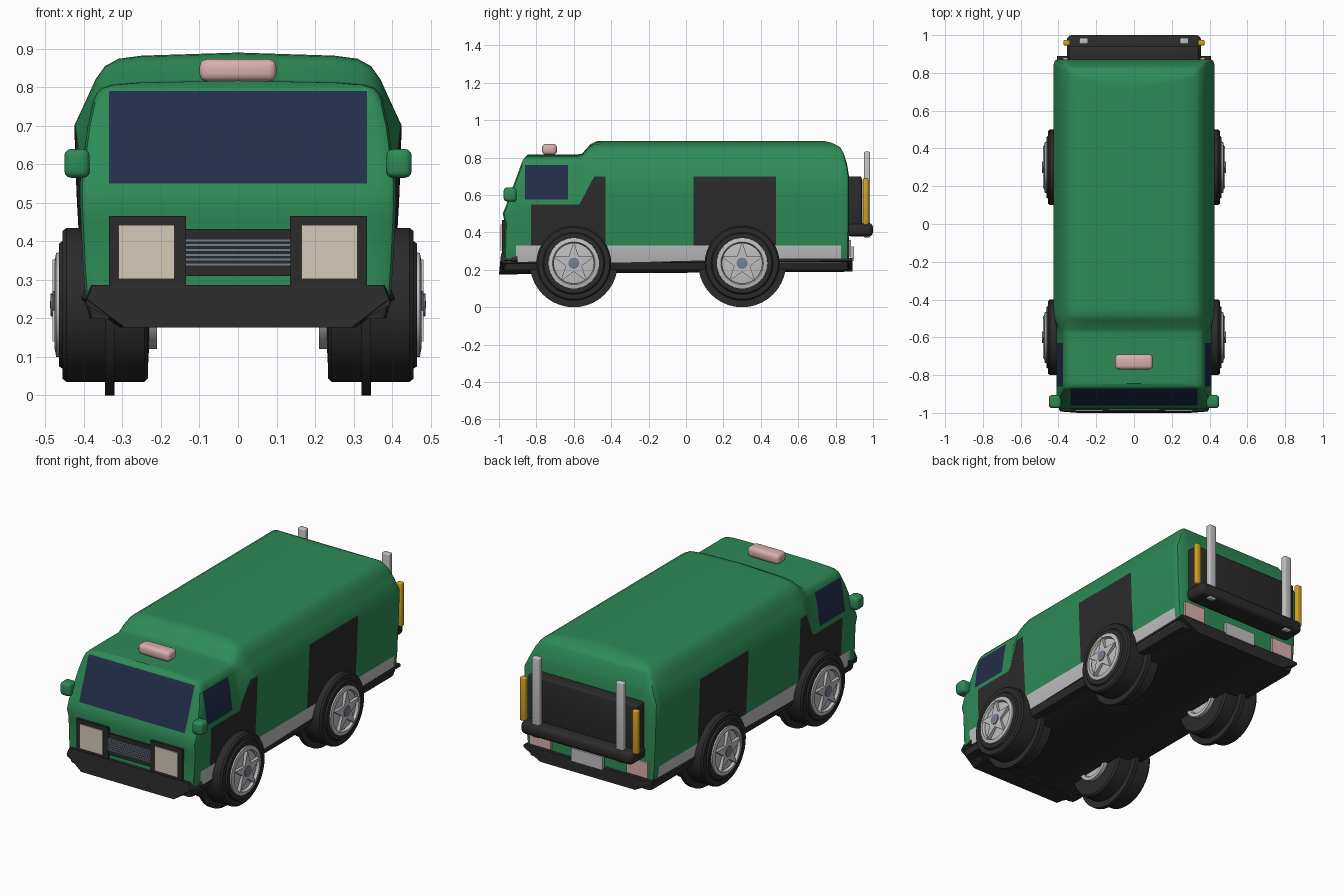
import bpy, bmesh, math
from mathutils import Vector

cube = bpy.data.objects.get("Cube")
if cube:
    bpy.data.objects.remove(cube, do_unlink=True)


def material(name, rgb):
    m = bpy.data.materials.new(name)
    m.use_nodes = True
    m.diffuse_color = (*rgb, 1)
    m.node_tree.nodes["Principled BSDF"].inputs["Base Color"].default_value = (*rgb, 1)
    return m


GREEN = material("green paint", (.027, .26, .095))
BLACK = material("black rubber", (.024, .024, .024))
GLASS = material("navy glass", (.017, .027, .07))
SILVER = material("silver", (.53, .53, .54))
STEEL = material("steel grey", (.17, .22, .28))
GOLD = material("gold", (.66, .36, .015))
PINK = material("pale pink lamp", (.70, .43, .43))
CREAM = material("cream lamp", (.66, .59, .48))


def finish(name, bm, mats, angle=35):
    bmesh.ops.recalc_face_normals(bm, faces=bm.faces)
    mesh = bpy.data.meshes.new(name)
    bm.to_mesh(mesh)
    bm.free()
    ob = bpy.data.objects.new(name, mesh)
    bpy.context.collection.objects.link(ob)
    for m in mats:
        mesh.materials.append(m)
    bpy.ops.object.select_all(action='DESELECT')
    ob.select_set(True)
    bpy.context.view_layer.objects.active = ob
    bpy.ops.object.shade_smooth_by_angle(angle=math.radians(angle))
    return ob


def box(name, lo, hi, mat, bevel=0):
    lo, hi = Vector(lo), Vector(hi)
    bm = bmesh.new()
    bmesh.ops.create_cube(bm, size=1)
    for v in bm.verts:
        v.co = (lo + hi) / 2 + v.co * (hi - lo)
    if bevel:
        bmesh.ops.bevel(bm, geom=bm.edges[:], offset=bevel, segments=3,
                        profile=.5, affect='EDGES')
    return finish(name, bm, [mat])


def pair(name, lo, hi, mat, bevel=0):
    box("left_" + name, lo, hi, mat, bevel)
    box("right_" + name, (-hi[0], lo[1], lo[2]), (-lo[0], hi[1], hi[2]), mat, bevel)


def prism(name, ring_a, ring_b, mat):
    bm = bmesh.new()
    a = [bm.verts.new(p) for p in ring_a]
    b = [bm.verts.new(p) for p in ring_b]
    bm.faces.new(a)
    bm.faces.new(b)
    for i in range(len(a)):
        j = (i + 1) % len(a)
        bm.faces.new((a[i], a[j], b[j], b[i]))
    return finish(name, bm, [mat])


def lathe(name, profile, side, y, z, mat, segments=40):
    bm = bmesh.new()
    vs = [bm.verts.new((side * x, y, z + r)) for x, r in profile]
    es = [bm.edges.new(e) for e in zip(vs, vs[1:])]
    bmesh.ops.spin(bm, geom=vs + es, cent=(0, y, z), axis=(1, 0, 0),
                   angle=2 * math.pi, steps=segments)
    bmesh.ops.remove_doubles(bm, verts=bm.verts, dist=1e-4)
    return finish(name, bm, [mat])


def lerp_table(table, z):
    for (z0, y0), (z1, y1) in zip(table, table[1:]):
        if z <= z1:
            return y0 + (y1 - y0) * max(0, z - z0) / (z1 - z0)
    return table[-1][1]


# Body shell: half sections (x, z) of the rear compartment and of the lower cab
MAIN = [(.385, .2), (.40, .24), (.41, .33), (.415, .45), (.418, .5), (.42, .55),
        (.425, .7), (.395, .765), (.37, .82), (.345, .855), (.31, .874), (.25, .882), (0, .89)]
CAB = [(.385, .2), (.395, .24), (.402, .33), (.408, .45), (.41, .5), (.41, .55),
       (.39, .7), (.375, .765), (.368, .782), (.355, .797), (.33, .806), (.26, .812), (0, .817)]
FRONT = [(.2, -.975), (.45, -.968), (.5, -.98), (.55, -.96), (.79, -.872), (.817, -.845)]
REAR = [(.2, .87), (.7, .872), (.8, .855), (.855, .825), (.88, .78), (.89, .73)]


def ring(y, cab, inset=1.0):
    pts = []
    for (xm, zm), (xc, zc) in zip(MAIN, CAB):
        x, z = xm + (xc - xm) * cab, zm + (zc - zm) * cab
        pts.append((x * inset, y(z), z))
    return pts + [(-x, py, z) for x, py, z in reversed(pts[:-1])]


rings = [ring(lambda z: lerp_table(FRONT, z), 1, .95),
         ring(lambda z: lerp_table(FRONT, z) + .008, 1, .985),
         ring(lambda z: lerp_table(FRONT, z) + .028, 1)]
for y, cab in [(-.78, 1), (-.58, 1), (-.555, .93), (-.51, .25), (-.48, .04), (-.45, 0), (.68, 0)]:
    rings.append(ring(lambda z: y, cab))
rings += [ring(lambda z: lerp_table(REAR, z) - .025, 0),
          ring(lambda z: lerp_table(REAR, z) - .006, 0, .985),
          ring(lambda z: lerp_table(REAR, z), 0, .955)]

bm = bmesh.new()
loops = [[bm.verts.new(p) for p in r] for r in rings]
n = len(loops[0])
for a, b in zip(loops, loops[1:]):
    for i in range(n):
        j = (i + 1) % n
        bm.faces.new((a[i], a[j], b[j], b[i]))
for end in (loops[0], loops[-1]):
    for i in range(n // 2):
        bm.faces.new(list(dict.fromkeys((end[i], end[i + 1], end[n - 2 - i], end[n - 1 - i]))))

# Cut the shell along the borders of the painted areas
SLANT = Vector((0, .15, -.08))
SLANT_AT = Vector((0, -.57, .55))
cuts = [((0, y, 0), (0, 1, 0)) for y in (-.91, -.86, -.83, -.63, -.43, .04, .48, .83)]
cuts += [((0, 0, z), (0, 0, 1)) for z in (.24, .33, .55, .575, .70, .76, .79)]
cuts += [((x, 0, 0), (1, 0, 0)) for x in (-.335, .335)] + [(SLANT_AT, SLANT)]
for co, no in cuts:
    bmesh.ops.bisect_plane(bm, geom=bm.verts[:] + bm.edges[:] + bm.faces[:],
                           plane_co=co, plane_no=no, dist=1e-5)
bmesh.ops.recalc_face_normals(bm, faces=bm.faces)
for f in bm.faces:
    x, y, z = c = f.calc_center_median()
    side = abs(f.normal.x) > .6
    behind_door = (c - SLANT_AT).dot(SLANT) > 0
    if z < .24 or f.normal.z < -.8:
        f.material_index = 1
    elif f.normal.y < -.5 and abs(x) < .335 and .55 < z < .79:
        f.material_index = 2
    elif side and -.86 < y < -.63 and .575 < z < .76:
        f.material_index = 2
    elif side and z < .33 and -.91 < y < .83:
        f.material_index = 3
    elif side and z < .70 and .04 < y < .48:
        f.material_index = 1
    elif side and z < .70 and -.83 < y < -.43 and (z < .55 or behind_door):
        f.material_index = 1
finish("body_shell", bm, [GREEN, BLACK, GLASS, SILVER], 40)

# Chamfered underbody and front bumper
skirt = [(-.30, .178), (.30, .178), (.408, .235), (.405, .25), (-.405, .25), (-.408, .235)]
prism("underbody", [(x * .97, -.985, z) for x, z in skirt],
      [(x, .89, z + .012) for x, z in skirt], BLACK)
nose = [(-.30, .176), (.30, .176), (.40, .25), (.385, .287), (-.385, .287), (-.40, .25)]
prism("front_bumper", [(x * .98, -1.0 + (z - .176) * .1, z) for x, z in nose],
      [(x * 1.02, -.9, z) for x, z in nose], BLACK)

# Grille and headlights
pair("headlight_frame", (.135, -.985, .285), (.335, -.95, .466), BLACK)
pair("headlight", (.165, -.991, .302), (.31, -.96, .442), CREAM)
box("grille_panel", (-.136, -.98, .31), (.136, -.95, .432), BLACK)
for i in range(6):
    z = .336 + i * .0125
    box(f"grille_slat_{i + 1}", (-.135, -.986, z), (.135, -.97, z + .008), STEEL)

# Roof beacon and mirrors
box("roof_beacon", (-.10, -.77, .815), (.10, -.69, .873), PINK, .02)
pair("mirror", (.385, -.975, .565), (.451, -.905, .64), GREEN, .018)

# Rear equipment
box("rear_locker", (-.345, .85, .43), (.345, .94, .70), BLACK, .012)
box("rear_bar", (-.355, .86, .378), (.355, 1.0, .45), BLACK, .025)
pair("exhaust_stack", (.242, .952, .372), (.29, .985, .832), SILVER, .008)
pair("rear_post", (.338, .945, .44), (.374, .975, .69), GOLD, .008)
pair("tail_light", (.24, .86, .27), (.375, .882, .36), PINK)
box("rear_plate", (-.10, .88, .25), (.10, .897, .325), SILVER)

# Wheels: stepped tyre with a raised centre rib, dished hub and star spokes
TYRE = [(.225, 0), (.233, .15), (.233, .19), (.243, .2), (.32, .2), (.32, .235), (.345, .235),
        (.345, .2), (.445, .2), (.455, .192), (.455, .166), (.464, .16), (.464, .135), (.45, 0)]
HUB = [(.45, .137), (.472, .135), (.476, .114), (.461, .108), (.474, 0)]
INNER_HUB = [(.235, .115), (.21, .115), (.21, .095), (.222, .09), (.222, 0)]
CAP = [(.455, .03), (.486, .03), (.488, 0)]
HZ = .235
for end, y in (("front", -.6), ("rear", .3)):
    for word, s in (("left", 1), ("right", -1)):
        tag = f"{end}_{word}_"
        lathe(tag + "tyre", TYRE, s, y, HZ, BLACK)
        lathe(tag + "hub", HUB, s, y, HZ, SILVER)
        lathe(tag + "inner_hub", INNER_HUB, s, y, HZ, SILVER)
        lathe(tag + "hub_cap", CAP, s, y, HZ, STEEL, 16)
        star = []
        for k in range(10):
            r = .045 if k % 2 else .118
            star.append((y + r * math.sin(k * math.pi / 5), HZ + r * math.cos(k * math.pi / 5)))
        prism(tag + "spokes", [(s * .455, *p) for p in star],
              [(s * .482, *p) for p in star], SILVER)
